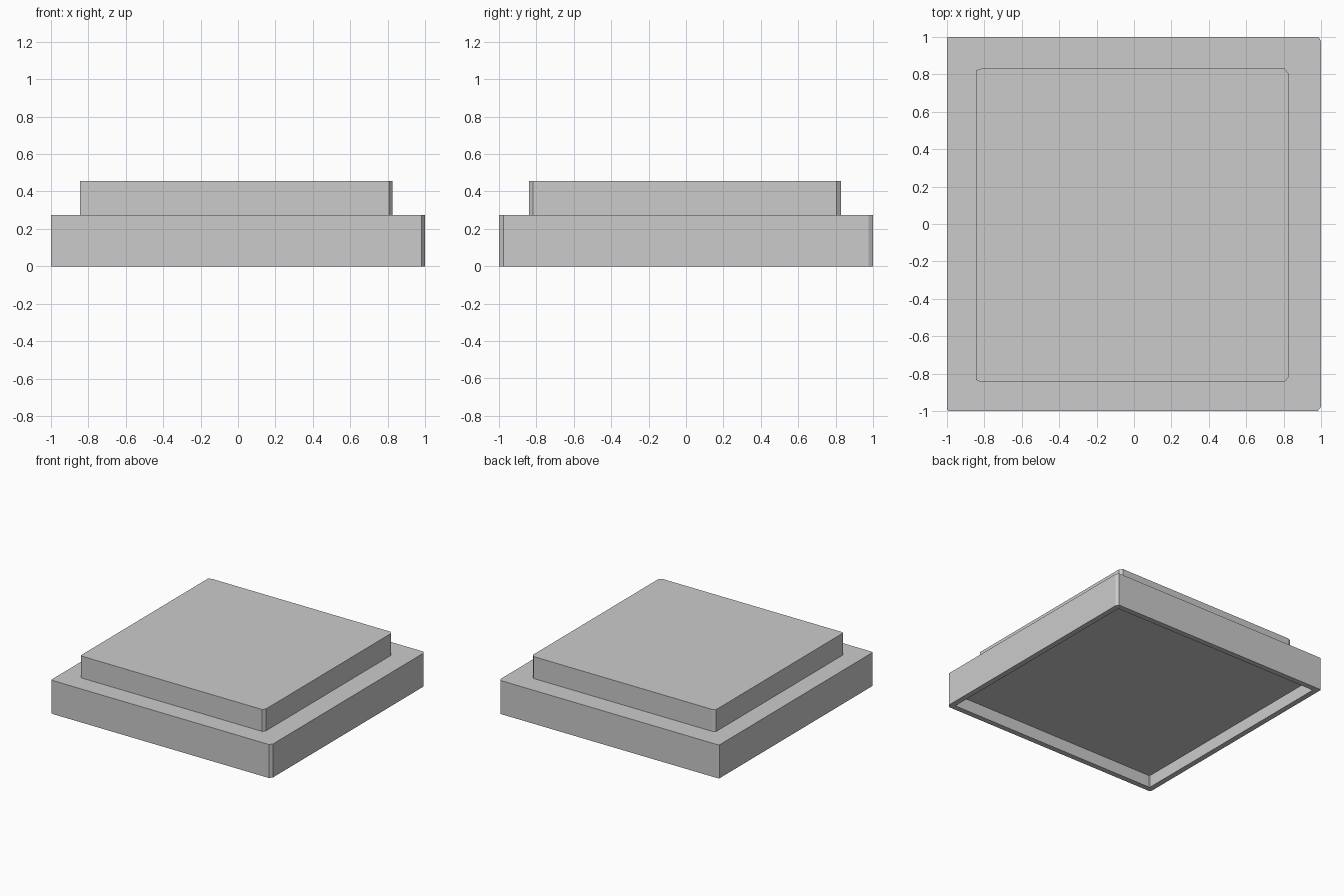
import bpy
import bmesh

cube = bpy.data.objects.get("Cube")
if cube:
    bpy.data.objects.remove(cube, do_unlink=True)

grey = bpy.data.materials.new("plain grey")
grey.use_nodes = True
grey.diffuse_color = (0.6, 0.6, 0.6, 1)
grey.node_tree.nodes["Principled BSDF"].inputs["Base Color"].default_value = (0.6, 0.6, 0.6, 1)


def outline(x0, x1, y0, y1, cuts):
    """Rectangle with cut corners; cuts run front left-hand, front right-hand, back right-hand, back left-hand."""
    (ax, ay), (bx, by), (cx, cy), (dx, dy) = cuts
    return [(x0 + ax, y0), (x1 - bx, y0), (x1, y0 + by), (x1, y1 - cy),
            (x1 - cx, y1), (x0 + dx, y1), (x0, y1 - dy), (x0, y0 + ay)]


def stack(name, levels, cap_start):
    """Skin a solid through successive (outline, height) levels."""
    bm = bmesh.new()
    rings = [[bm.verts.new((x, y, z)) for x, y in pts] for pts, z in levels]
    for low, high in zip(rings, rings[1:]):
        for i in range(len(low)):
            j = (i + 1) % len(low)
            bm.faces.new((low[i], low[j], high[j], high[i]))
    if cap_start:
        bm.faces.new(rings[0][::-1])
    bm.faces.new(rings[-1])
    bm.normal_update()
    mesh = bpy.data.meshes.new(name)
    bm.to_mesh(mesh)
    bm.free()
    mesh.materials.append(grey)
    obj = bpy.data.objects.new(name, mesh)
    bpy.context.collection.objects.link(obj)
    return obj


base_cuts = [(0.015, 0.008), (0.02, 0.025), (0.015, 0.025), (0.012, 0.006)]
top_cuts = [(0.018, 0.008), (0.018, 0.022), (0.02, 0.025), (0.03, 0.01)]
base = outline(-1, 1, -1, 1, base_cuts)
recess = outline(-0.955, 0.955, -0.955, 0.955, [(0.006, 0.006)] * 4)
upper = outline(-0.845, 0.825, -0.84, 0.83, top_cuts)

# Lower slab with a shallow recess underneath
stack("base_slab", [(recess, 0.1), (recess, 0), (base, 0), (base, 0.275)], True)
# Smaller raised block on top
stack("upper_block", [(upper, 0.275), (upper, 0.455)], False)
